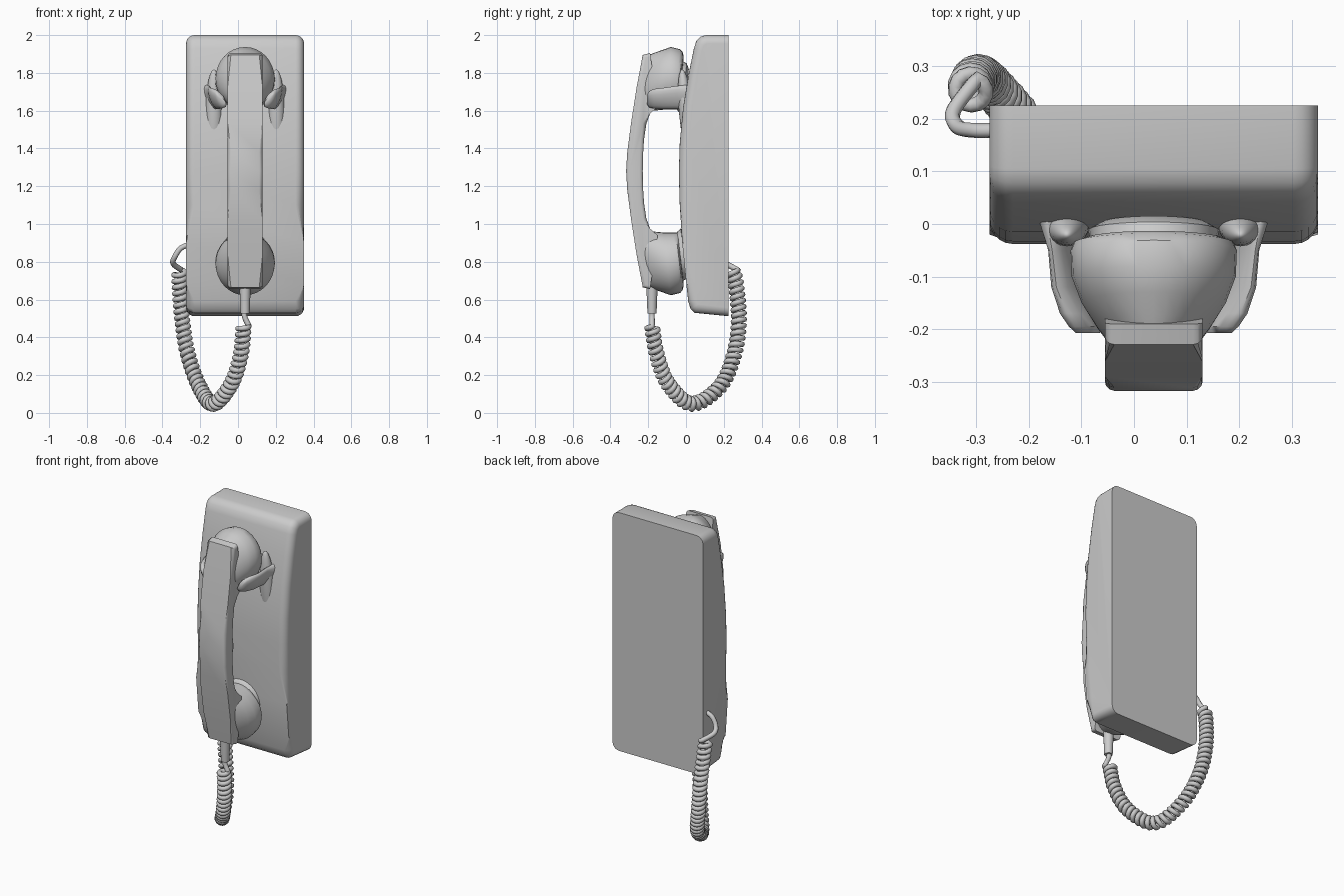
import bpy, bmesh, math
from mathutils import Vector

if "Cube" in bpy.data.objects:
    bpy.data.objects.remove(bpy.data.objects["Cube"])

CX = 0.0375          # centre line of the phone
MID = 1.28           # handset mirror height

grey = bpy.data.materials.new("light_grey")
grey.diffuse_color = (0.6, 0.6, 0.6, 1)
grey.use_nodes = True
grey.node_tree.nodes["Principled BSDF"].inputs["Base Color"].default_value = grey.diffuse_color


def finish(ob, angle=35):
    ob.data.materials.clear()
    ob.data.materials.append(grey)
    bpy.ops.object.select_all(action='DESELECT')
    ob.select_set(True)
    bpy.context.view_layer.objects.active = ob
    bpy.ops.object.shade_smooth_by_angle(angle=math.radians(angle))
    return ob


def from_bmesh(name, bm, angle=35):
    bmesh.ops.recalc_face_normals(bm, faces=bm.faces)
    me = bpy.data.meshes.new(name)
    bm.to_mesh(me)
    bm.free()
    ob = bpy.data.objects.new(name, me)
    bpy.context.collection.objects.link(ob)
    return finish(ob, angle)


def prism(name, outline, half, bevel, segs, keep, angle=35):
    """Extrude a (y, z) outline along x and round the side edges chosen by keep."""
    bm = bmesh.new()
    f = bm.faces.new([bm.verts.new((CX - half, y, z)) for y, z in outline])
    ext = bmesh.ops.extrude_face_region(bm, geom=[f])
    for v in ext['geom']:
        if isinstance(v, bmesh.types.BMVert):
            v.co.x = CX + half
    edges = [e for e in bm.edges
             if abs(e.verts[0].co.x - e.verts[1].co.x) < 1e-5 and keep(e)]
    bmesh.ops.bevel(bm, geom=edges, offset=bevel, segments=segs, profile=0.5,
                    affect='EDGES', clamp_overlap=True)
    return from_bmesh(name, bm, angle)


def loft(name, rings, angle=35):
    """Skin a list of vertex rings and cap both ends."""
    bm = bmesh.new()
    vr = [[bm.verts.new(p) for p in r] for r in rings]
    n = len(vr[0])
    for a, b in zip(vr, vr[1:]):
        for i in range(n):
            j = (i + 1) % n
            bm.faces.new((a[i], a[j], b[j], b[i]))
    bm.faces.new(vr[0])
    bm.faces.new(vr[-1])
    return from_bmesh(name, bm, angle)


def catmull(pts, steps=24):
    p = [Vector(q) for q in pts]
    p = [2 * p[0] - p[1]] + p + [2 * p[-1] - p[-2]]
    out = []
    for a, b, c, d in zip(p, p[1:], p[2:], p[3:]):
        for k in range(steps):
            t = k / steps
            out.append(0.5 * (2*b + (c-a)*t + (2*a-5*b+4*c-d)*t*t + (3*b-a-3*c+d)*t**3))
    return out + [p[-2]]


def tube(name, pts, radius):
    cu = bpy.data.curves.new(name, 'CURVE')
    cu.dimensions = '3D'
    cu.bevel_depth = radius
    cu.bevel_resolution = 2
    cu.use_fill_caps = True
    sp = cu.splines.new('POLY')
    sp.points.add(len(pts) - 1)
    for q, p in zip(sp.points, pts):
        q.co = (*p, 1)
    ob = bpy.data.objects.new(name, cu)
    bpy.context.collection.objects.link(ob)
    bpy.ops.object.select_all(action='DESELECT')
    ob.select_set(True)
    bpy.context.view_layer.objects.active = ob
    bpy.ops.object.convert(target='MESH')
    return finish(bpy.context.object, 60)


# wall housing: bowed front, flat back
body = [(.225, 2.0), (.105, 2.0), (.078, 1.992), (.055, 1.97), (.042, 1.93),
        (.015, 1.8), (-.015, 1.62), (-.033, 1.43), (-.038, 1.27), (-.033, 1.1),
        (-.02, .9), (.002, .68), (.012, .59), (.024, .55), (.045, .53), (.225, .512)]
prism("housing", body, .3125, .045, 5,
      lambda e: min(v.co.y for v in e.verts) < .2)

# handset grip: bowed bar, symmetric about its middle height
upper = [(-.19, 1.905), (-.229, 1.895), (-.262, 1.72), (-.29, 1.54), (-.311, 1.38)]
inner = [(-.228, 1.36), (-.222, 1.45), (-.21, 1.53), (-.19, 1.585), (-.15, 1.62)]
outer = upper + [(-.317, MID)] + [(y, 2*MID - z) for y, z in reversed(upper)]
back = [(y, 2*MID - z) for y, z in reversed(inner)] + [(-.229, MID)] + inner
prism("handset_grip", outer + back, .093, .018, 3,
      lambda e: max(v.co.y for v in e.verts) < -.18)

# earpiece and mouthpiece cups: (y, half width, top, bottom, tilt)
cup = [(-.225, .085, 1.893, 1.59, .16), (-.195, .108, 1.905, 1.595, .15),
       (-.15, .137, 1.92, 1.60, .13), (-.10, .156, 1.937, 1.605, .12),
       (-.05, .158, 1.925, 1.605, .12), (-.036, .152, 1.91, 1.605, .12),
       (-.03, .135, 1.89, 1.605, .12), (-.03, .12, 1.86, 1.60, .12),
       (-.012, .125, 1.85, 1.585, .12), (.002, .10, 1.82, 1.60, .12)]


def cup_rings(flip):
    rings = []
    for y, w, top, bot, tilt in cup:
        ring = []
        for k in range(32):
            a = math.tau * k / 32
            dz = (top - bot) / 2 * math.sin(a)
            z = (top + bot) / 2 + dz
            ring.append((CX + w * math.cos(a), y + tilt * dz, 2*MID - z if flip else z))
        rings.append(ring)
    return rings


loft("earpiece", cup_rings(False))
loft("mouthpiece", cup_rings(True))

# cradle hooks: (y, outward offset, half width, z, half height)
hook = [(.04, .19, .045, 1.67, .07), (.0, .182, .028, 1.67, .066),
        (-.05, .173, .019, 1.67, .061), (-.12, .165, .022, 1.665, .056),
        (-.17, .145, .027, 1.663, .052), (-.195, .13, .024, 1.66, .043),
        (-.207, .125, .012, 1.66, .025)]
for side, label in ((-1, "left"), (1, "right")):
    rings = []
    for y, u, w, z, h in hook:
        ring = []
        for k in range(16):
            a = math.tau * k / 16
            s = math.sin(a)
            # the hook leans outward towards its top
            ring.append((CX + side * (u + w * math.cos(a) + .02 * s), y, z + h * s))
        rings.append(ring)
    loft(label + "_cradle_hook", rings, 50)

    # swelling of the housing below the hook
    bpy.ops.mesh.primitive_uv_sphere_add(segments=20, ring_count=14, radius=1,
                                         location=(CX + side * .165, .005, 1.57))
    ob = bpy.context.object
    ob.name = label + "_hook_fairing"
    ob.scale = (.045, .04, .25)
    ob.rotation_euler.x = math.radians(6)
    finish(ob, 60)

# cord strain relief under the mouthpiece
bpy.ops.mesh.primitive_cone_add(vertices=16, radius1=.024, radius2=.03, depth=.15,
                                location=(CX, -.18, .60))
bpy.context.object.name = "strain_relief"
finish(bpy.context.object)

# coiled cord: helix wound round a hanging path
path = catmull([(.03, -.18, .46), (.015, -.155, .31), (-.035, -.095, .155),
                (-.13, .03, .048), (-.205, .18, .14), (-.265, .255, .31),
                (-.295, .28, .49), (-.31, .265, .68), (-.31, .25, .75)])
dist = [0]
for a, b in zip(path, path[1:]):
    dist.append(dist[-1] + (b - a).length)
TURNS, STEPS, R = 42, 14, .029
cord, i, normal = [], 0, Vector((1, 0, 0))
for k in range(TURNS * STEPS + 1):
    d = dist[-1] * k / (TURNS * STEPS)
    while i < len(path) - 2 and dist[i + 1] < d:
        i += 1
    tan = (path[i + 1] - path[i]).normalized()
    p = path[i] + tan * (d - dist[i])
    normal = (normal - tan * normal.dot(tan)).normalized()
    a = math.tau * k / STEPS
    cord.append(p + R * (normal * math.cos(a) + tan.cross(normal) * math.sin(a)))
lead_in = catmull([(CX, -.18, .55), (.035, -.18, .51), cord[0]], 8)[:-1]
lead_out = catmull([cord[-1], (-.343, .215, .79), (-.335, .185, .825),
                    (-.305, .178, .87), (-.26, .178, .892)], 8)[1:]
tube("coiled_cord", lead_in + cord + lead_out, .0145)
